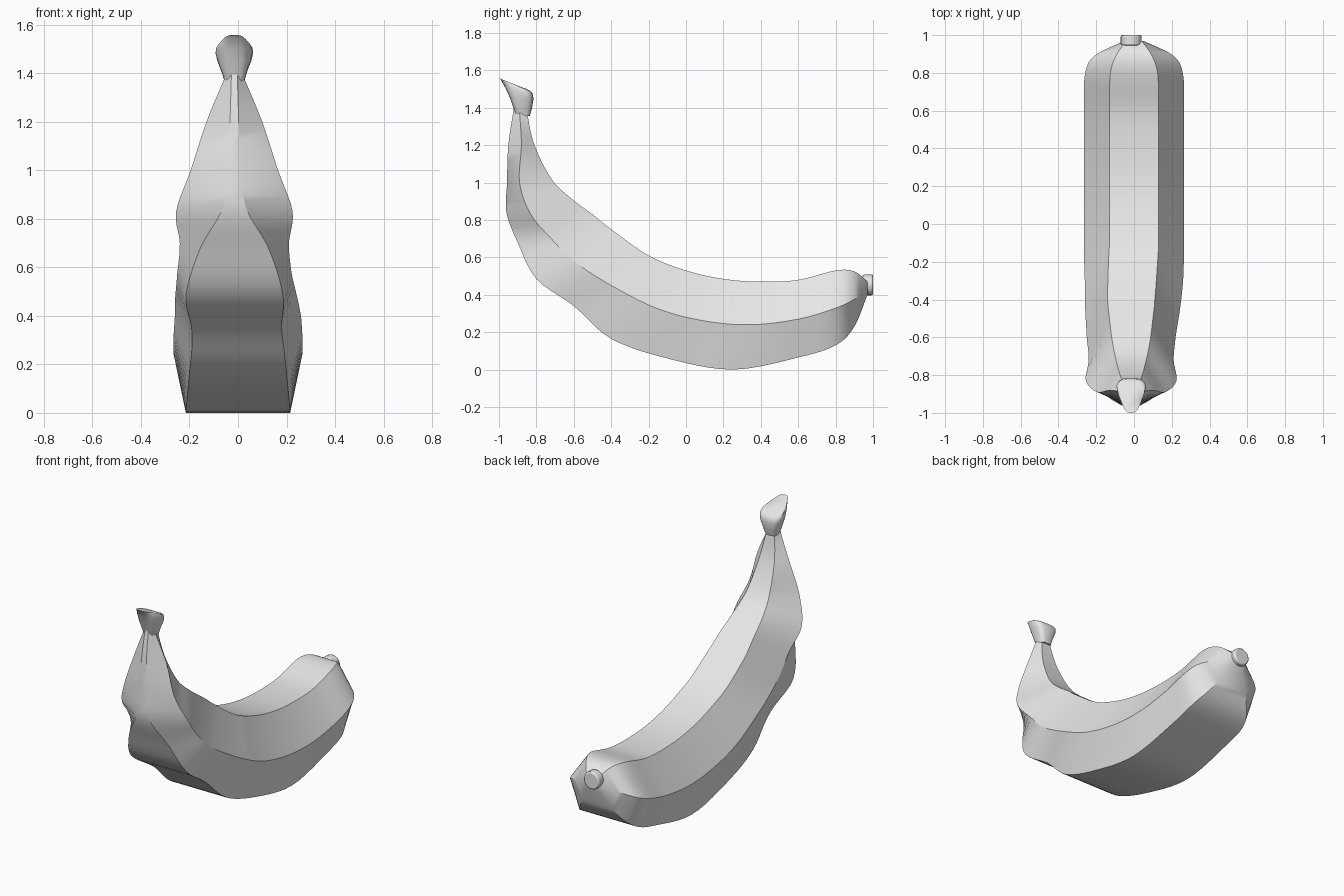
import bpy, bmesh, math
from mathutils import Vector

cube = bpy.data.objects.get("Cube")
if cube:
    bpy.data.objects.remove(cube, do_unlink=True)

# One plain grey for the whole fruit
grey = bpy.data.materials.new("plain grey")
grey.use_nodes = True
colour = (0.8, 0.8, 0.8, 1)
grey.diffuse_color = colour
grey.node_tree.nodes["Principled BSDF"].inputs["Base Color"].default_value = colour

OFFSET = -0.015   # the tips lean slightly to one side


def smooth_rail(points, steps=5):
    """Pass a Catmull-Rom curve through the control points."""
    pts = [Vector(p) for p in points]
    pts = [2 * pts[0] - pts[1]] + pts + [2 * pts[-1] - pts[-2]]
    out = []
    for a, b, c, d in zip(pts, pts[1:], pts[2:], pts[3:]):
        for i in range(steps):
            t = i / steps
            out.append(0.5 * (2 * b + (c - a) * t + (2 * a - 5 * b + 4 * c - d) * t ** 2
                              + (3 * b - a - 3 * c + d) * t ** 3))
    out.append(pts[-2])
    return out


def finish(obj, angle):
    obj.data.materials.append(grey)
    bpy.ops.object.select_all(action="DESELECT")
    obj.select_set(True)
    bpy.context.view_layer.objects.active = obj
    bpy.ops.object.shade_smooth_by_angle(angle=math.radians(angle))


def loft(name, rings, angle):
    """Skin closed rings of equal length and cap both ends."""
    bm = bmesh.new()
    loops = [[bm.verts.new(p) for p in ring] for ring in rings]
    count = len(loops[0])
    for low, high in zip(loops, loops[1:]):
        for i in range(count):
            j = (i + 1) % count
            bm.faces.new((low[i], low[j], high[j], high[i]))
    bm.faces.new(loops[0])
    bm.faces.new(loops[-1])
    bmesh.ops.recalc_face_normals(bm, faces=bm.faces)
    mesh = bpy.data.meshes.new(name)
    bm.to_mesh(mesh)
    bm.free()
    obj = bpy.data.objects.new(name, mesh)
    bpy.context.collection.objects.link(obj)
    finish(obj, angle)
    return obj


# Peel ridges from stem to tip, each point as (y, z, half width)
upper_ridge = smooth_rail([
    (-.85, 1.37, .03), (-.81, 1.2, .055), (-.72, 1.02, .08), (-.62, .92, .1),
    (-.5, .83, .115), (-.4, .75, .125), (-.2, .61, .13), (0, .53, .13),
    (.2, .485, .13), (.4, .47, .13), (.6, .48, .13), (.8, .53, .125),
    (.9, .525, .09), (.97, .47, .04)])
side_ridge = smooth_rail([
    (-.89, 1.38, .04), (-.88, 1.2, .115), (-.89, 1, .18), (-.83, .83, .24),
    (-.72, .7, .225), (-.6, .58, .235), (-.4, .45, .255), (-.15, .325, .265),
    (.1, .26, .265), (.35, .24, .265), (.6, .27, .265), (.79, .325, .26),
    (.89, .37, .21), (.97, .42, .05)])
lower_ridge = smooth_rail([
    (-.92, 1.4, .012), (-.95, 1.2, .018), (-.957, 1, .025), (-.96, .84, .05),
    (-.9, .68, .14), (-.8, .485, .2), (-.6, .34, .185), (-.4, .165, .2),
    (-.1, .06, .21), (.25, 0, .215), (.6, .065, .21), (.8, .13, .2),
    (.9, .23, .13), (.97, .4, .04)])

# Six-sided body
sections = []
for upper, side, lower in zip(upper_ridge, side_ridge, lower_ridge):
    lean = OFFSET * min(1, max(0, abs(side.x) - .3) / .3) if side.x < 0 else 0
    right = [(lean + p.z, p.x, p.y) for p in (upper, side, lower)]
    left = [(lean - p.z, p.x, p.y) for p in (lower, side, upper)]
    sections.append(right + left)
loft("fruit_body", sections, 30)

# Flared stem: (front y, front z, back y, back z, half width, front taper)
stem_stages = [(-.905, 1.355, -.835, 1.355, .038, 1),
               (-.92, 1.39, -.823, 1.4, .05, .95),
               (-.94, 1.45, -.815, 1.45, .072, .8),
               (-.965, 1.505, -.82, 1.475, .08, .65),
               (-.99, 1.55, -.83, 1.488, .077, .5),
               (-1, 1.558, -.845, 1.497, .068, .5)]
SIDES = 20
stem_rings = []
for fy, fz, by, bz, width, taper in stem_stages:
    ring = []
    for i in range(SIDES):
        a = math.tau * i / SIDES
        # rounded-square outline, narrower towards the front
        c, s = [math.copysign(abs(v) ** .6, v) for v in (math.cos(a), math.sin(a))]
        t = (c + 1) / 2
        w = width * (taper + (1 - taper) * min(1, t * 1.4))
        ring.append((OFFSET + w * s, fy + (by - fy) * t, fz + (bz - fz) * t))
    stem_rings.append(ring)
loft("stem", stem_rings, 40)

# Blunt nub at the far tip
bpy.ops.mesh.primitive_cylinder_add(vertices=20, radius=.056, depth=.055,
                                    location=(OFFSET, .972, .453),
                                    rotation=(math.pi / 2, 0, 0))
nub = bpy.context.object
nub.name = "blossom_tip"
bevel = nub.modifiers.new("soft rim", "BEVEL")
bevel.width = .008
bevel.segments = 2
finish(nub, 40)
